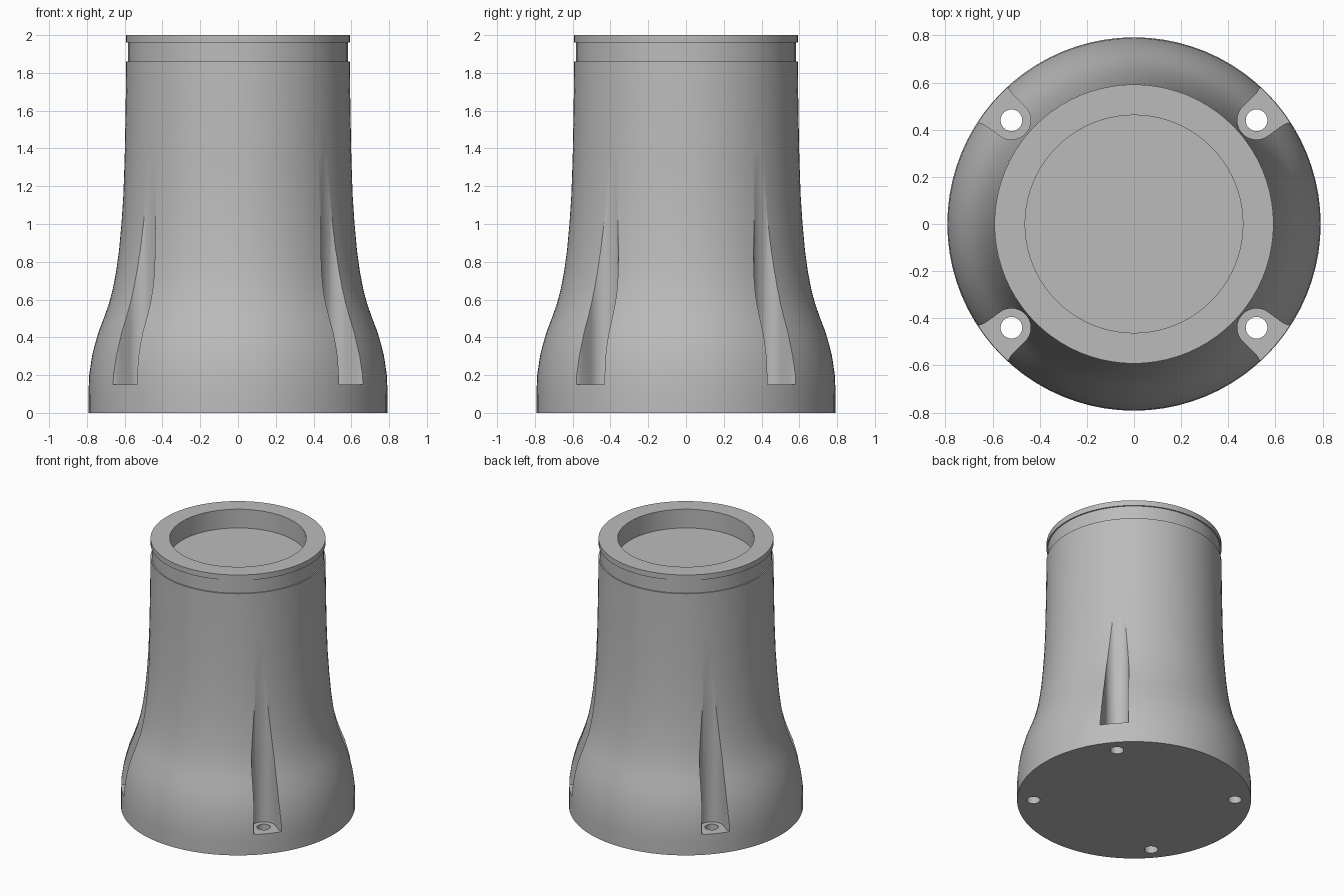
import bpy, bmesh, math
from mathutils import Vector

if "Cube" in bpy.data.objects:
    bpy.data.objects.remove(bpy.data.objects["Cube"], do_unlink=True)

# Single grey finish
grey = bpy.data.materials.new("plain grey")
grey.use_nodes = True
colour = (0.5, 0.5, 0.5, 1)
grey.diffuse_color = colour
grey.node_tree.nodes["Principled BSDF"].inputs["Base Color"].default_value = colour


def make_object(name, bm):
    bmesh.ops.recalc_face_normals(bm, faces=bm.faces)
    mesh = bpy.data.meshes.new(name)
    bm.to_mesh(mesh)
    bm.free()
    mesh.materials.append(grey)
    obj = bpy.data.objects.new(name, mesh)
    bpy.context.collection.objects.link(obj)
    return obj


def lathe(name, profile, sides):
    bm = bmesh.new()
    rings = [[bm.verts.new((r * math.cos(a), r * math.sin(a), z))
              for a in (math.tau * i / sides for i in range(sides))]
             for r, z in profile]
    for low, high in zip(rings, rings[1:]):
        for i in range(sides):
            j = (i + 1) % sides
            bm.faces.new((low[i], low[j], high[j], high[i]))
    bm.faces.new(rings[0])
    bm.faces.new(rings[-1])
    return make_object(name, bm)


def prism(name, outline, bottom, top):
    bm = bmesh.new()
    face = bm.faces.new([bm.verts.new((p.x, p.y, bottom)) for p in outline])
    result = bmesh.ops.extrude_face_region(bm, geom=[face])
    verts = [v for v in result["geom"] if isinstance(v, bmesh.types.BMVert)]
    bmesh.ops.translate(bm, verts=verts, vec=(0, 0, top - bottom))
    return make_object(name, bm)


def circle(centre, radius, start, end, steps):
    return [centre + radius * Vector((math.cos(a), math.sin(a)))
            for a in (start + (end - start) * i / steps for i in range(steps + 1))]


# Flared housing with a shallow neck groove and a recessed top
profile = [(0.792, 0), (0.792, 0.1), (0.788, 0.2), (0.773, 0.3), (0.758, 0.36),
           (0.738, 0.43), (0.707, 0.51), (0.68, 0.59), (0.662, 0.66), (0.645, 0.75),
           (0.63, 0.86), (0.617, 1.0), (0.607, 1.15), (0.6, 1.35), (0.595, 1.6),
           (0.592, 1.86), (0.583, 1.86), (0.583, 1.96), (0.592, 1.96), (0.592, 2),
           (0.462, 2), (0.462, 1.86)]
housing = lathe("housing", profile, 80)


def cut(cutter):
    cutter.hide_render = True
    mod = housing.modifiers.new("cut", "BOOLEAN")
    mod.operation = "DIFFERENCE"
    mod.solver = "EXACT"
    mod.object = cutter
    bpy.context.view_layer.objects.active = housing
    bpy.ops.object.modifier_apply(modifier=mod.name)
    bpy.data.objects.remove(cutter, do_unlink=True)


# Four screw pockets with through holes
for sx in (1, -1):
    for sy in (1, -1):
        centre = Vector((0.52 * sx, 0.44 * sy))
        out = centre.normalized()
        side = Vector((-out.y, out.x))
        angle = math.atan2(out.y, out.x)
        arc = circle(centre, 0.082, angle + math.pi / 2, angle + math.pi * 1.5, 14)
        mouth = [(0.07, 0.087), (0.09, 0.092), (0.11, 0.102), (0.2, 0.15)]
        right = [centre + out * d - side * w for d, w in mouth]
        left = [centre + out * d + side * w for d, w in reversed(mouth)]
        cut(prism("pocket_cutter", arc + right + left, 0.15, 1.7))
        cut(prism("hole_cutter", circle(centre, 0.046, 0, math.tau, 24)[:-1], -0.1, 0.3))

# Smooth shading with crisp edges
bpy.ops.object.select_all(action="DESELECT")
housing.select_set(True)
bpy.context.view_layer.objects.active = housing
bpy.ops.object.shade_smooth_by_angle(angle=math.radians(30))
